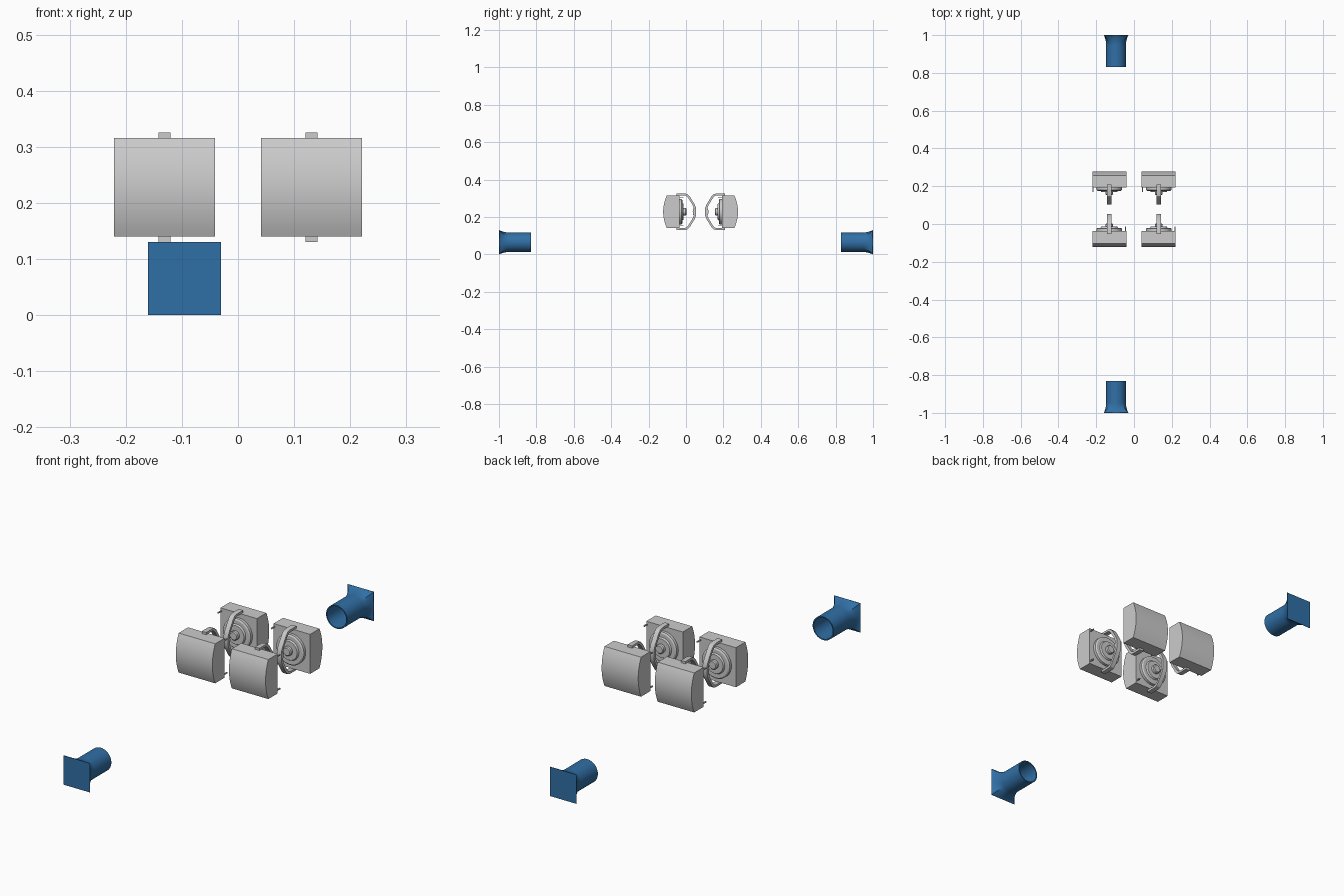
import bpy, bmesh, math
from mathutils import Matrix, Vector

if "Cube" in bpy.data.objects:
    bpy.data.objects.remove(bpy.data.objects["Cube"])

blue = bpy.data.materials.new("port_blue")
blue.diffuse_color = (0.03, 0.16, 0.38, 1)
blue.use_nodes = True
blue.node_tree.nodes["Principled BSDF"].inputs["Base Color"].default_value = blue.diffuse_color


def make(name, bm, matrix, mat=None):
    bmesh.ops.recalc_face_normals(bm, faces=bm.faces)
    me = bpy.data.meshes.new(name)
    bm.to_mesh(me)
    bm.free()
    ob = bpy.data.objects.new(name, me)
    bpy.context.collection.objects.link(ob)
    ob.matrix_world = matrix
    if mat:
        me.materials.append(mat)
    bpy.ops.object.select_all(action='DESELECT')
    ob.select_set(True)
    bpy.context.view_layer.objects.active = ob
    bpy.ops.object.shade_smooth_by_angle(angle=math.radians(30))
    return ob


def bridge(bm, a, b):
    n = len(a)
    for i in range(n):
        bm.faces.new((a[i], a[(i + 1) % n], b[(i + 1) % n], b[i]))


def extrude_yz(bm, pts, w):
    # closed (y, z) profile made into a slab of width w along x
    a, b = ([bm.verts.new((s * w / 2, y, z)) for y, z in pts] for s in (-1, 1))
    bm.faces.new(a)
    bm.faces.new(b)
    bridge(bm, a, b)


def lathe_y(bm, profile, n=32):
    # (radius, y) profile turned about the y axis
    rings = [[bm.verts.new((r * math.cos(2 * math.pi * i / n), y,
                            r * math.sin(2 * math.pi * i / n))) for i in range(n)]
             for r, y in profile]
    for a, b in zip(rings, rings[1:]):
        bridge(bm, a, b)
    bm.faces.new(rings[0])
    bm.faces.new(rings[-1])


def box(bm, center, size):
    bmesh.ops.create_cube(bm, size=1, matrix=Matrix.Translation(center)
                          @ Matrix.Diagonal((*size, 1)))


def speaker(m, tag):
    # cabinet with bowed front, local origin at the cabinet centre line
    bm = bmesh.new()
    h, n = 0.088, 16
    front = [(-0.122 + 0.02 * (2 * i / n - 1) ** 2, h * (2 * i / n - 1)) for i in range(n + 1)]
    extrude_yz(bm, front + [(-0.036, h), (-0.036, -h)], 0.18)
    make("cabinet_" + tag, bm, m)

    # stepped rear boss with knob
    bm = bmesh.new()
    lathe_y(bm, [(0.068, -0.038), (0.068, -0.024), (0.062, -0.02), (0.046, -0.02),
                 (0.042, -0.013), (0.02, -0.013), (0.02, -0.002), (0.016, 0.002)])
    make("rear_boss_" + tag, bm, m)

    # U-shaped mounting yoke
    outer = [(-0.052, 0.098), (-0.008, 0.098), (0.008, 0.094), (0.02, 0.082),
             (0.046, 0.04), (0.054, 0.02)]
    inner = [(-0.052, 0.088), (-0.01, 0.088), (0.0, 0.085), (0.01, 0.076),
             (0.035, 0.037), (0.042, 0.018)]
    bm = bmesh.new()
    flip = lambda pts: [(y, -z) for y, z in reversed(pts)]
    extrude_yz(bm, outer + flip(outer) + list(reversed(flip(inner)))
               + list(reversed(inner)), 0.022)
    extrude_yz(bm, [(0.044, 0.02), (0.038, 0.016), (0.036, 0),
                    (0.038, -0.016), (0.044, -0.02)], 0.018)
    make("yoke_" + tag, bm, m)

    # small rear pins on one side
    bm = bmesh.new()
    for s in (-1, 1):
        box(bm, (0.086, -0.026, s * 0.075), (0.005, 0.024, 0.005))
    make("rear_pins_" + tag, bm, m)


def port(m, tag):
    # round tube flaring into a closed square flange, open at the inner end
    bm = bmesh.new()
    n = 48

    def ring(r, y, t=0.0):
        out = []
        for i in range(n):
            a = 2 * math.pi * (i + 0.0) / n
            c, s = math.cos(a), math.sin(a)
            k = 0.065 / max(abs(c), abs(s))
            d = r + (k - r) * t
            out.append(bm.verts.new((d * c, y, d * s)))
        return out

    flare = [ring(0.052, -1 + 0.055 * (1 - i / 8), (i / 8) ** 2) for i in range(9)]
    back = ring(0.065, -0.998, 1)
    for v in flare[-1]:
        v.co.y = -0.998
    bmesh.ops.delete(bm, geom=back, context='VERTS')
    plate = ring(0.065, -1.0, 1)
    rings = [ring(0.047, -0.985), ring(0.047, -0.83), ring(0.052, -0.83)] + flare + [plate]
    for a, b in zip(rings, rings[1:]):
        bridge(bm, a, b)
    bm.faces.new(rings[0])
    bm.faces.new(plate)
    make("bass_port_" + tag, bm, m, blue)


# two speakers each way, back to back, and one port at each end
turn = Matrix.Rotation(math.pi, 4, 'Z')
for x, side in ((-0.131, "left"), (0.131, "right")):
    speaker(Matrix.Translation((x, 0, 0.228)), "front_" + side)
    speaker(Matrix.Translation((x, 0.156, 0.228)) @ turn, "back_" + side)
port(Matrix.Translation((-0.095, 0, 0.065)), "front")
port(Matrix.Translation((-0.095, 0, 0.065)) @ turn, "back")
